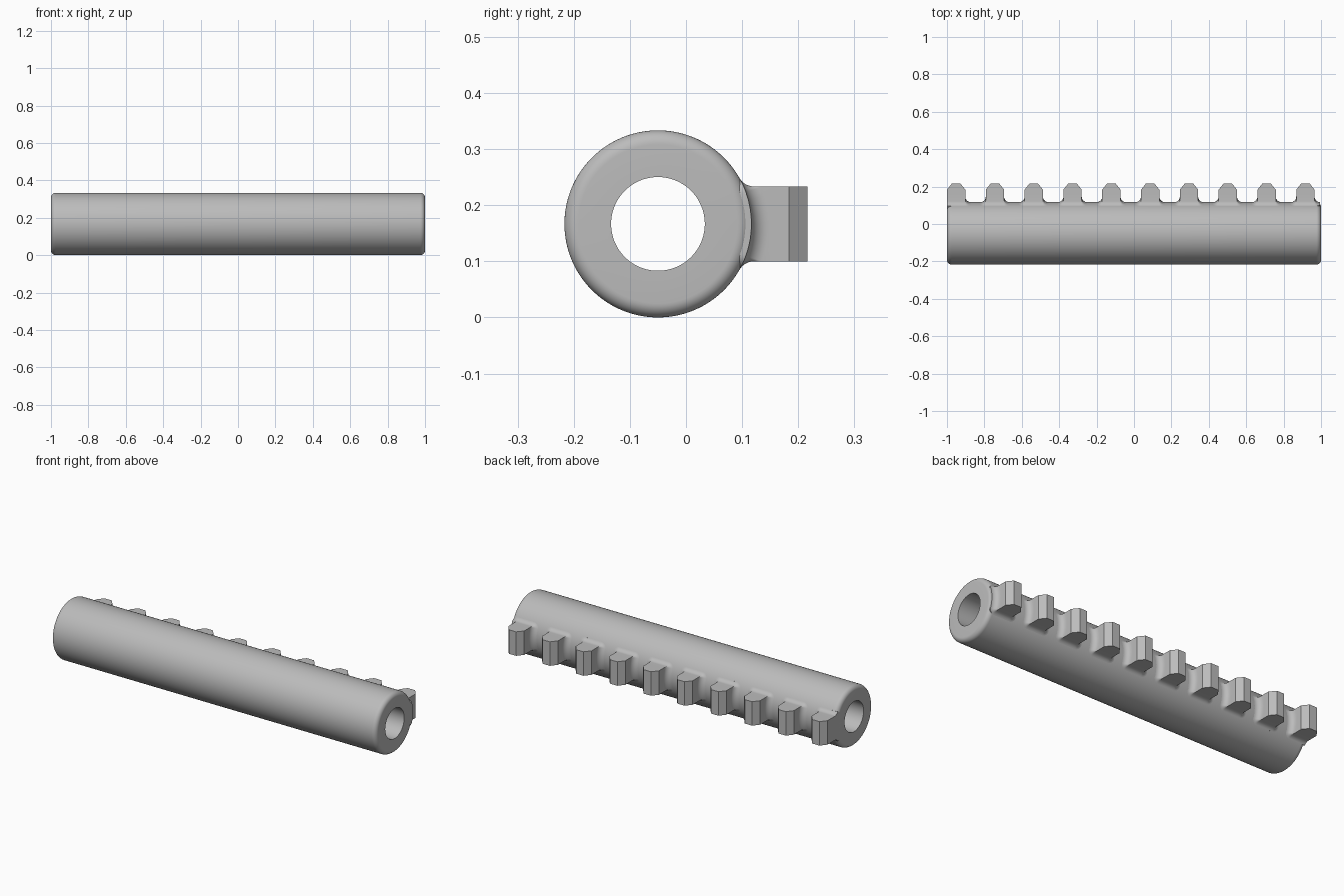
import bpy, bmesh
from math import sin, cos, pi, sqrt
from mathutils import Vector, Matrix

if "Cube" in bpy.data.objects:
    bpy.data.objects.remove(bpy.data.objects["Cube"])

AXIS = Vector((0, -0.05, 0.1667))      # centre line of the tube
R, BORE, ROUND = 0.1667, 0.0835, 0.025
HALF_W, HALF_H, FILLET = 0.049, 0.0667, 0.03
TEETH, FIRST_X, PITCH = 10, -0.951, 0.2075

steel = bpy.data.materials.new("grey_steel")
steel.use_nodes = True
grey = (0.5, 0.5, 0.5, 1)
steel.diffuse_color = grey
steel.node_tree.nodes["Principled BSDF"].inputs["Base Color"].default_value = grey


def finish(name, bm, angle):
    bmesh.ops.remove_doubles(bm, verts=bm.verts, dist=1e-5)
    bmesh.ops.recalc_face_normals(bm, faces=bm.faces)
    mesh = bpy.data.meshes.new(name)
    bm.to_mesh(mesh)
    bm.free()
    mesh.materials.append(steel)
    obj = bpy.data.objects.new(name, mesh)
    obj.location = AXIS
    bpy.context.collection.objects.link(obj)
    bpy.ops.object.select_all(action='DESELECT')
    obj.select_set(True)
    bpy.context.view_layer.objects.active = obj
    bpy.ops.object.shade_smooth_by_angle(angle=angle)


def bridge(bm, low, high):
    n = len(low)
    for i in range(n):
        bm.faces.new((low[i], low[(i + 1) % n], high[(i + 1) % n], high[i]))


# Hollow tube with rounded outer rims
def make_tube():
    bm = bmesh.new()
    steps = [i * pi / 16 for i in range(9)]
    right = [(1 - ROUND + ROUND * sin(a), R - ROUND + ROUND * cos(a)) for a in steps]
    profile = right + [(1, BORE), (-1, BORE)] + [(-x, r) for x, r in reversed(right)]
    rings = []
    for x, r in profile:
        rings.append([bm.verts.new((x, r * cos(a), r * sin(a)))
                      for a in (2 * pi * i / 128 for i in range(128))])
    for i, ring in enumerate(rings):
        bridge(bm, ring, rings[(i + 1) % len(rings)])
    finish("tube", bm, 0.5)


# Outline of a tooth: (x, z) points with outward directions, fanned at corners
def outline(x0, x1):
    corners = [(x1, -HALF_H), (x1, HALF_H), (x0, HALF_H), (x0, -HALF_H)]
    points = []
    for side in range(4):
        a, b = Vector(corners[side]), Vector(corners[(side + 1) % 4])
        start = side * pi / 2
        for k in range(8):
            points.append((a.lerp(b, k / 8), Vector((cos(start), sin(start)))))
        for k in range(8):
            ang = start + k / 8 * pi / 2
            points.append((b, Vector((cos(ang), sin(ang)))))
    return points


# Tooth root: a ball rolled between the tooth walls and the tube gives the fillet
def make_root(number, x0, x1, trim):
    bm = bmesh.new()
    sections = []
    for p, n in outline(x0, x1):
        c = p + FILLET * n
        ball = Vector((c.x, sqrt((R + FILLET) ** 2 - c.y ** 2), c.y))
        to_wall = Vector((-n.x, 0, -n.y))
        to_tube = Vector((0, -ball.y, -ball.z)).normalized()
        arc = [ball + FILLET * to_tube.slerp(to_wall, k / 8) for k in range(9)]
        foot = Vector((arc[0].x, 0.11, arc[0].z * 0.8))
        sections.append([foot] + arc + [Vector((p.x, 0.205, p.y))])
    rings = [[bm.verts.new(s[k]) for s in sections] for k in range(len(sections[0]))]
    for low, high in zip(rings, rings[1:]):
        bridge(bm, low, high)
    bm.faces.new(rings[0])
    bmesh.ops.remove_doubles(bm, verts=bm.verts, dist=1e-6)
    if trim:
        cut = bmesh.ops.bisect_plane(
            bm, geom=bm.verts[:] + bm.edges[:] + bm.faces[:], dist=1e-6,
            plane_co=(-1, 0, 0), plane_no=(-1, 0, 0), clear_outer=True)
        edges = [e for e in cut["geom_cut"] if isinstance(e, bmesh.types.BMEdge)]
        rim = [e for e in edges if e.is_valid]
        top = [v for e in rim for v in e.verts if v.co.y > 0.2]
        ends = sorted(set(top), key=lambda v: v.co.z)
        if len(ends) > 1:
            rim.append(bm.edges.new((ends[0], ends[-1])))
        bmesh.ops.triangle_fill(bm, edges=rim, use_beauty=True)
    finish(f"tooth_root_{number}", bm, 0.6)


# Tooth crown: chamfered block above the root
def make_crown(number, x0, x1):
    bm = bmesh.new()
    inset = 0.0265
    shape = [(x0, 0.205), (x1, 0.205), (x1, 0.2335), (x1 - inset, 0.2667),
             (x0 + inset, 0.2667), (x0, 0.2335)]
    low = [bm.verts.new((x, y, -HALF_H)) for x, y in shape]
    high = [bm.verts.new((x, y, HALF_H)) for x, y in shape]
    bridge(bm, low, high)
    bm.faces.new(low)
    bm.faces.new(high)
    finish(f"tooth_crown_{number}", bm, 0.4)


make_tube()
for i in range(TEETH):
    mid = FIRST_X + i * PITCH
    left, right = mid - HALF_W, mid + HALF_W
    # The first tooth is flush with the tube's end
    make_root(i + 1, left - (0.1 if i == 0 else 0), right, i == 0)
    make_crown(i + 1, left, right)
